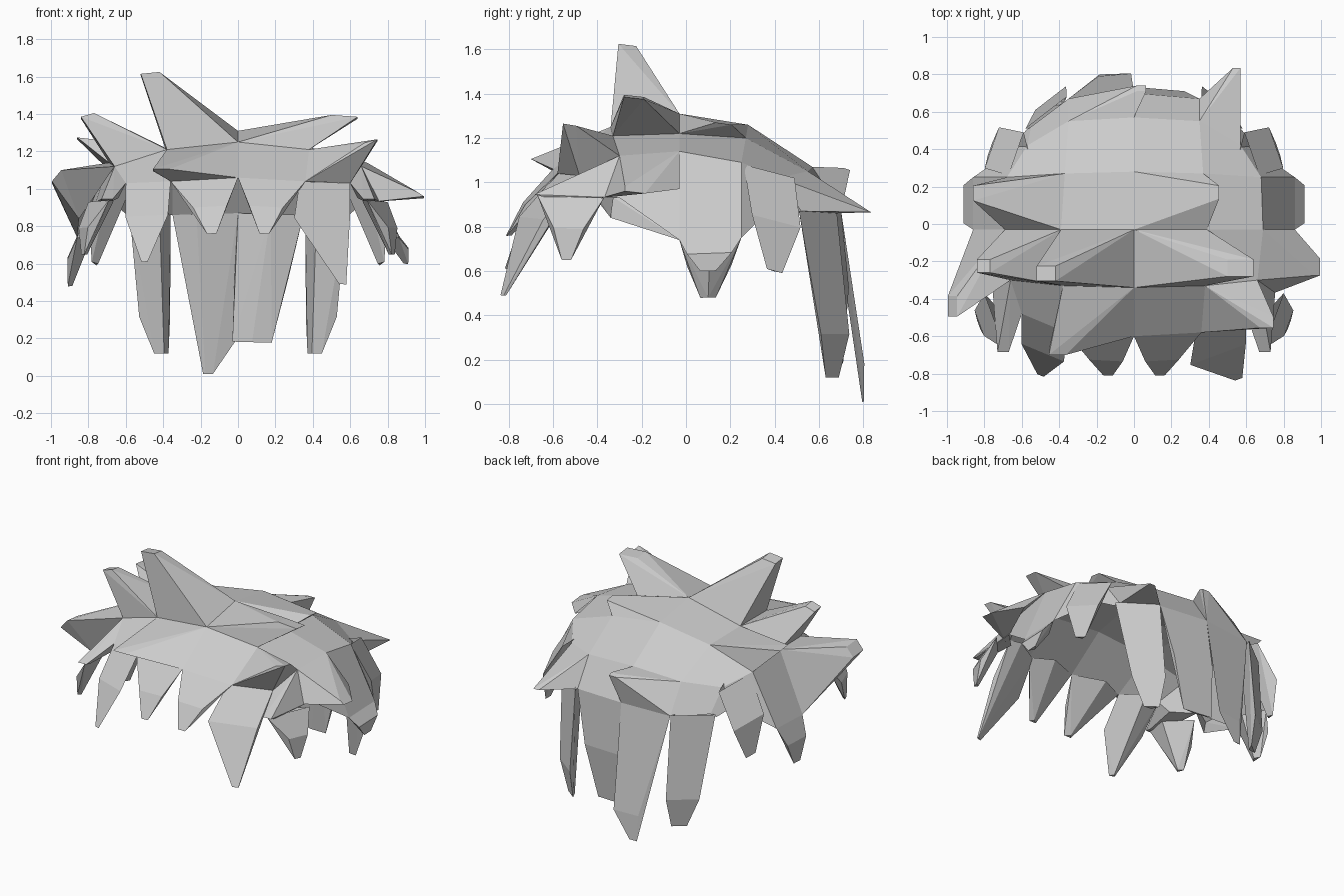
import bpy, bmesh
from mathutils import Vector as V

if "Cube" in bpy.data.objects:
    bpy.data.objects.remove(bpy.data.objects["Cube"])

# Half cross-sections of the cap, front to back, from the centre line to the side
ROWS = [
    [(0, -.60, 1.06), (.36, -.58, 1.04), (.60, -.48, 1.03), (.64, -.42, .95)],
    [(0, -.34, 1.25), (.38, -.33, 1.21), (.66, -.30, 1.12), (.76, -.30, .93)],
    [(0, -.03, 1.31), (.39, -.03, 1.22), (.69, -.03, 1.14), (.86, -.03, .74)],
    [(0, .28, 1.26), (.37, .27, 1.20), (.68, .25, 1.09), (.86, .25, .75)],
    [(0, .57, 1.07), (.35, .55, 1.05), (.57, .42, 1.02), (.64, .40, .90)],
    [(0, .70, .87), (.35, .67, .86), (.55, .52, .87), (.58, .50, .85)],
]


def P(r, c):
    """Cap point: row r, column c (negative is the left side)."""
    p = V(ROWS[r][abs(c)])
    if c < 0:
        p.x = -p.x
    return p


def finish(bm, name):
    mesh = bpy.data.meshes.new(name)
    bm.to_mesh(mesh)
    bm.free()
    bpy.context.collection.objects.link(bpy.data.objects.new(name, mesh))


def lock(name, base, rest):
    """Faceted hair lock, left open where it meets the cap."""
    bm = bmesh.new()
    root = [bm.verts.new(p) for p in base]
    for p in rest:
        bm.verts.new(p)
    bmesh.ops.convex_hull(bm, input=bm.verts[:], use_existing_faces=False)
    roots = set(root)
    bmesh.ops.delete(bm, geom=[f for f in bm.faces if set(f.verts) <= roots], context='FACES_ONLY')
    bmesh.ops.delete(bm, geom=[v for v in bm.verts if not v.link_faces], context='VERTS')
    bmesh.ops.dissolve_limit(bm, angle_limit=.06, verts=bm.verts[:], edges=bm.edges[:])
    finish(bm, name)


def spike(name, base, tip, size=(.04, .035, .01)):
    """Spike from a cap patch to a small blunt tip."""
    t = V(tip)
    ends = [t + V((sx * size[0], sy * size[1], sx * size[2] - sy * .005))
            for sx in (-1, 1) for sy in (-1, 1)]
    lock(name, base, ends)


def strand(name, a, b, tip, push, t=.5, w=.8, depth=.08, end=.14):
    """Hanging lock: root edge a-b, pushed-out shoulders, narrow tip."""
    a, b, tip, push = V(a), V(b), V(tip), V(push)
    m, half = (a + b) / 2, (b - a) / 2
    inward = -push.normalized() * depth
    c = m.lerp(tip, t) + push
    rest = [c - half * w, c + half * w, c + inward * .9,
            tip - half * end, tip + half * end, tip + inward * .3]
    lock(name, [a, b, m + inward], rest)


def mirrored(p, s):
    return V((p[0] * s, p[1], p[2]))


def cell(r, c, s):
    """Corners of one cap patch on side s."""
    return [P(r, c * s), P(r + 1, c * s), P(r, (c + 1) * s), P(r + 1, (c + 1) * s)]


# Cap shell
bm = bmesh.new()
grid = [[bm.verts.new(P(r, c)) for c in range(-3, 4)] for r in range(6)]
for r in range(5):
    for c in range(6):
        bm.faces.new((grid[r][c], grid[r][c + 1], grid[r + 1][c + 1], grid[r + 1][c]))
finish(bm, "hair_cap")

# Spikes on the crown
spike("crown_spike_tall", cell(1, 0, -1), (-.47, -.265, 1.615), (.05, .04, .005))
spike("crown_spike_left", cell(1, 1, -1), (-.805, -.225, 1.39), (.035, .035, .01))
spike("crown_spike_right", cell(1, 0, 1), (.57, -.235, 1.385), (.07, .045, -.005))
spike("crown_spike_low_right", cell(0, 1, 1), (.71, -.525, 1.25), (.035, .03, .01))
spike("crown_spike_rear_left", cell(2, 1, -1), (-.83, .165, 1.26), (.03, .04, -.01))
spike("crown_flap_rear_right", cell(2, 0, 1), (.42, .17, 1.265), (.035, .035, 0))
spike("fringe_flap", cell(0, 0, -1), (-.41, -.685, 1.10), (.045, .015, 0))

# Spikes on the sides and back
spike("side_spike_right", [P(1, 2), P(2, 2), V((.86, -.03, .97)), V((.72, -.38, .93))],
      (.98, -.23, .965), (.015, .045, -.01))
spike("side_spike_left", cell(1, 2, -1) + [V((-.85, -.34, .84))],
      (-.97, -.44, 1.065), (.025, .055, .03))
spike("back_wing_right", cell(4, 1, 1), (.55, .815, .87), (.02, .02, 0))
spike("back_flap", cell(4, 0, -1), (.04, .725, 1.06), (.025, .015, 0))
for s, n in ((1, "right"), (-1, "left")):
    spike("temple_flap_" + n, [P(0, 2 * s), P(1, 2 * s), P(1, 3 * s), P(0, 3 * s)],
          (.70 * s, -.665, .94), (.03, .02, 0))

# Fringe strands
for s, n in ((1, "right"), (-1, "left")):
    strand("fringe_inner_" + n, P(0, 0), P(0, s), (.14 * s, -.81, .76), (-.01 * s, -.03, 0), .5, .5)
strand("fringe_outer_left", P(0, -2), P(0, -1), (-.50, -.81, .61), (0, -.04, 0), .42, .95)
strand("fringe_outer_right", (.33, -.58, 1.04), P(0, 2), (.56, -.83, .49), (-.05, -.06, 0), .36, 1.1)

# Side strands
for s, n, low in ((1, "right", .60), (-1, "left", .48)):
    strand("ear_strand_" + n, P(2, 3 * s), P(3, 3 * s), (.91 * s, .10, low), (.03 * s, 0, 0), .45, .72,
           end=.25)
    strand("rear_side_strand_" + n, mirrored((.67, .26, 1.08), s), mirrored((.59, .49, 1.02), s),
           (.77 * s, .40, .60), (.06 * s, .02, 0), .5, .95, end=.3)
    strand("temple_strand_" + n, mirrored((.69, -.67, .94), s), mirrored((.80, -.37, .93), s),
           (.83 * s, -.54, .65), (.04 * s, 0, 0), .5, .45)

# Long back strands
strand("back_strand_long", P(5, -1), P(5, 0), (-.16, .80, .01), (.06, .02, 0), .80, .50, .05, .15)
strand("back_panel", P(5, 0), P(5, 1), (.075, .70, .18), (0, .03, 0), .5, .82, .05, .60)
for s, n in ((1, "right"), (-1, "left")):
    strand("back_strand_" + n, mirrored((.36, .68, .87), s), mirrored((.58, .51, .87), s),
           (.41 * s, .66, .12), (.02 * s, .03, 0), .74, .75, .09, .35)
